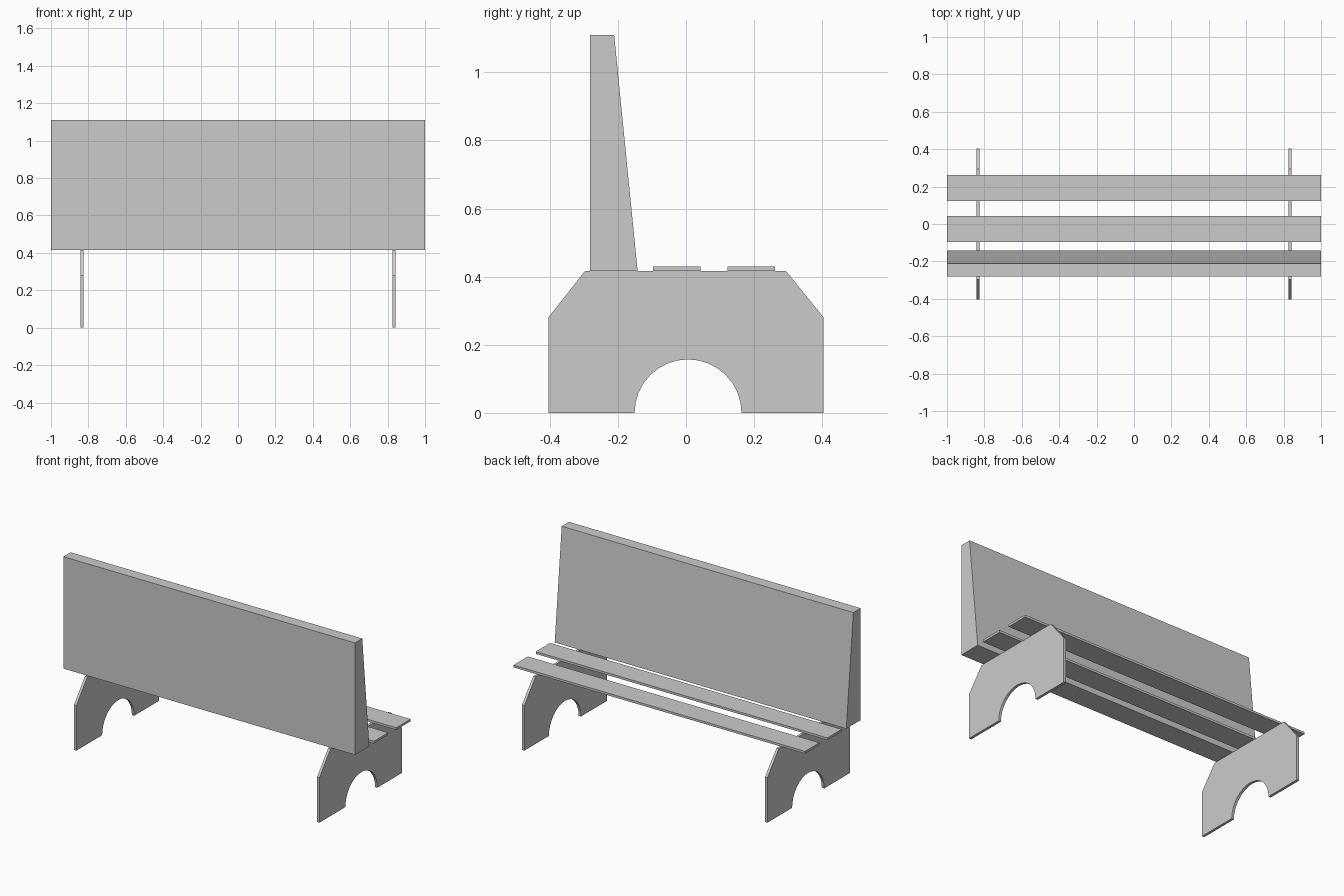
import bpy
import math

cube = bpy.data.objects.get("Cube")
if cube:
    bpy.data.objects.remove(cube, do_unlink=True)

GREY = (0.6, 0.6, 0.6, 1.0)
grey = bpy.data.materials.new("plain_grey")
grey.use_nodes = True
grey.diffuse_color = GREY
grey.node_tree.nodes["Principled BSDF"].inputs["Base Color"].default_value = GREY


def extrude_profile(name, profile, x_min, x_max):
    """Extrude a closed (y, z) outline along x into a solid part."""
    n = len(profile)
    verts = [(x, y, z) for x in (x_min, x_max) for y, z in profile]
    faces = [tuple(reversed(range(n))), tuple(range(n, 2 * n))]
    faces += [(i, (i + 1) % n, (i + 1) % n + n, i + n) for i in range(n)]
    mesh = bpy.data.meshes.new(name)
    mesh.from_pydata(verts, [], faces)
    mesh.materials.append(grey)
    obj = bpy.data.objects.new(name, mesh)
    bpy.context.collection.objects.link(obj)
    return obj


SEAT_Z = 0.416

# Side supports: chamfered plates with a half-round arch cut from the base
ARCH_Y, ARCH_R, STEPS = 0.006, 0.157, 16
arch = [(ARCH_Y - ARCH_R * math.cos(math.pi * i / STEPS),
         ARCH_R * math.sin(math.pi * i / STEPS)) for i in range(STEPS + 1)]
support = [(-0.404, 0)] + arch + [(0.404, 0), (0.404, 0.28), (0.294, SEAT_Z),
                                  (-0.297, SEAT_Z), (-0.404, 0.28)]
for side, x in (("left", 0.834), ("right", -0.834)):
    extrude_profile(side + "_support", support, x - 0.008, x + 0.008)

# Seat slats
for name, y in (("inner_seat_slat", -0.027), ("outer_seat_slat", 0.192)):
    slat = [(y - 0.07, SEAT_Z), (y + 0.07, SEAT_Z),
            (y + 0.07, 0.43), (y - 0.07, 0.43)]
    extrude_profile(name, slat, -1, 1)

# Tapered backrest
backrest = [(-0.282, SEAT_Z), (-0.142, SEAT_Z), (-0.211, 1.11), (-0.282, 1.11)]
extrude_profile("backrest", backrest, -1, 1)
